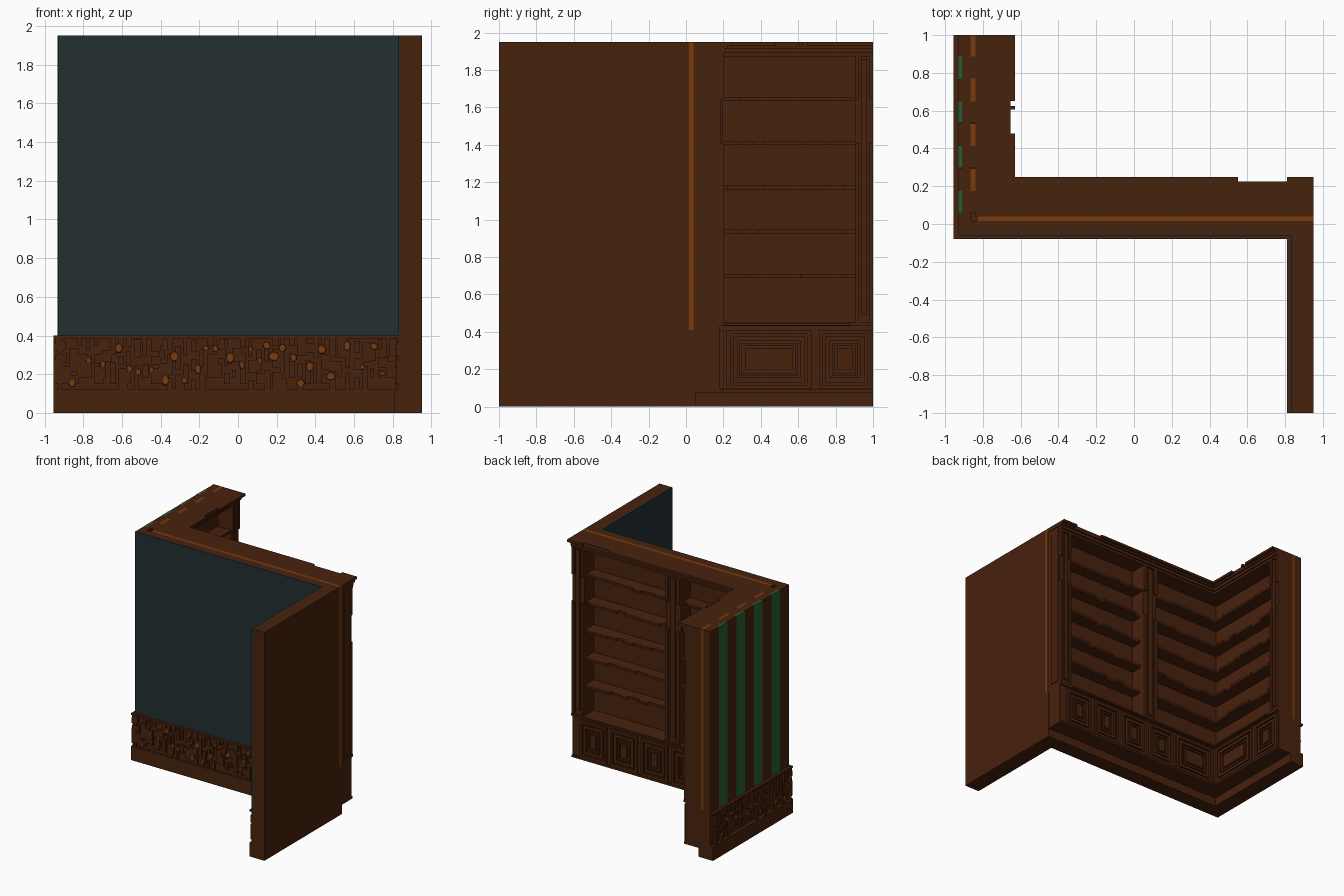
import bpy, bmesh, math, random
from mathutils import Matrix, Vector

cube = bpy.data.objects.get("Cube")
if cube:
    bpy.data.objects.remove(cube, do_unlink=True)
random.seed(7)


def material(name, rgb):
    m = bpy.data.materials.new(name)
    m.diffuse_color = (*rgb, 1)
    m.use_nodes = True
    b = m.node_tree.nodes["Principled BSDF"]
    b.inputs["Base Color"].default_value = (*rgb, 1)
    b.inputs["Roughness"].default_value = 0.8
    return m


WOOD = material("dark brown wood", (0.064, 0.0158, 0.0042))
TEAL = material("dark teal", (0.0168, 0.029, 0.031))
AMBER = material("amber", (0.19, 0.044, 0.0045))
GREEN = material("green", (0.022, 0.115, 0.033))


def finish(name, bm, mat):
    bmesh.ops.recalc_face_normals(bm, faces=bm.faces)
    me = bpy.data.meshes.new(name)
    bm.to_mesh(me)
    bm.free()
    me.materials.append(mat)
    ob = bpy.data.objects.new(name, me)
    bpy.context.collection.objects.link(ob)
    return ob


def part(name, mat, boxes):
    """One object made of boxes (x0, x1, y0, y1, z0, z1)."""
    bm = bmesh.new()
    for x0, x1, y0, y1, z0, z1 in boxes:
        mid = Vector((x0 + x1, y0 + y1, z0 + z1)) / 2
        size = Matrix.Diagonal((abs(x1 - x0), abs(y1 - y0), abs(z1 - z0), 1))
        bmesh.ops.create_cube(bm, size=1, matrix=Matrix.Translation(mid) @ size)
    return finish(name, bm, mat)


# Bookcase frames: u runs along the case, d is depth out from the wall
def back_run(u0, u1, d0, d1, z0, z1):
    return (u0, u1, 0.04 + d0, 0.04 + d1, z0, z1)


def side_run(u0, u1, d0, d1, z0, z1):
    return (-0.84 + d0, -0.84 + d1, u0, u1, z0, z1)


# ---- Walls ----
part("back_wall", WOOD, [(-0.93, 0.95, -0.05, 0.015, 0, 1.95),
                         (-0.93, 0.95, -0.05, 0.05, 0, 0.41)])
part("back_wall_lining", AMBER, [(-0.83, 0.95, 0.015, 0.04, 0.41, 1.95)])
part("front_teal_panel", TEAL, [(-0.93, 0.84, -0.06, -0.05, 0.4, 1.95)])
part("left_wing_wall", WOOD, [(0.84, 0.95, -1, -0.05, 0, 1.95)])
part("left_wing_teal_panel", TEAL, [(0.83, 0.84, -1, -0.06, 0.4, 1.95)])

# Striped wall: green plates outside, amber lining inside
green_bands = [(0.06 + 0.237 * i, 0.175 + 0.237 * i) for i in range(4)]
amber_bands = [(0.175 + 0.237 * i, min(0.295 + 0.237 * i, 1.0)) for i in range(4)]
amber_bands[-1] = (amber_bands[-1][0], 1.0)
part("side_wall", WOOD, [(-0.91, -0.865, -0.05, 1, 0, 1.95),
                         (-0.91, -0.82, -0.05, 1, 0, 0.41)])
part("side_wall_green_stripes", GREEN,
     [(-0.932, -0.91, a, b, 0.4, 1.95) for a, b in green_bands])
part("side_wall_brown_stripes", WOOD,
     [(-0.93, -0.91, -0.05, 0.06, 0.4, 1.95)] +
     [(-0.93, -0.91, a, b, 0.4, 1.95) for a, b in amber_bands])
part("side_wall_lining", AMBER,
     [(-0.865, -0.84, a, b, 0.41, 1.95) for a, b in amber_bands])
part("side_wall_lining_gaps", WOOD,
     [(-0.865, -0.84, a, b, 0.41, 1.95) for a, b in green_bands])


# ---- Carved wainscot ----
def wainscot(name, u0, u1, place, rot, depth):
    """place(u0,u1,d0,d1,z0,z1) maps to the wall, d pointing outwards."""
    t = depth
    part(name + "_base", WOOD, [place(u0, u1, 0, t, 0, 0.12)])
    part(name + "_cap", WOOD, [place(u0, u1, 0, t, 0.385, 0.4)])
    part(name + "_band", WOOD, [place(u0, u1, 0, t * 0.4, 0.12, 0.385)])
    # maze-like relief of upright bars and short links
    bars, u = [], u0
    while u < u1 - 0.03:
        z = 0.12 + random.choice((0, 0.03, 0.06))
        while z < 0.36:
            h = random.uniform(0.04, 0.13)
            top = min(z + h, 0.385)
            w = random.choice((0.02, 0.03, 0.05))
            bars.append(place(u, min(u + w, u1), 0, t * 0.8, z, top))
            z = top + random.choice((0.015, 0.025, 0.04))
        u += 0.042
    part(name + "_carving", WOOD, bars)
    # amber nuggets set into the carving
    bm = bmesh.new()
    u = u0 + 0.04
    while u < u1 - 0.03:
        x0, x1, y0, y1, z0, z1 = place(u, u, t * 0.82, t * 0.82, 0, 0)
        spot = Vector((x0, y0, random.uniform(0.15, 0.35)))
        r = random.uniform(0.013, 0.028)
        bmesh.ops.create_cone(
            bm, cap_ends=True, segments=7, radius1=r, radius2=r * 0.85, depth=0.006,
            matrix=Matrix.Translation(spot) @ rot
            @ Matrix.Diagonal((random.uniform(0.7, 1.1), random.uniform(0.8, 1.3), 1, 1)))
        u += random.uniform(0.035, 0.085)
    finish(name + "_nuggets", bm, AMBER)


face_front = Matrix.Rotation(math.pi / 2, 4, "X")
face_side = Matrix.Rotation(-math.pi / 2, 4, "Y")
wainscot("front_wainscot", -0.955, 0.82,
         lambda a, b, c, d, e, f: (a, b, -0.05 - c, -0.05 - d, e, f), face_front, 0.03)
wainscot("side_wainscot", -0.08, 1.0,
         lambda a, b, c, d, e, f: (-0.91 - c, -0.91 - d, a, b, e, f), face_side, 0.045)
wainscot("wing_wainscot", -1.0, -0.06,
         lambda a, b, c, d, e, f: (0.84 - c, 0.84 - d, a, b, e, f), face_side, 0.03)


# ---- Bookcases ----
def panel_door(place, a, b):
    """Nested frame-and-panel door between a and b."""
    def ring(i, w, d):
        p, q, lo, hi = a + i, b - i, 0.095 + i, 0.41 - i
        return [place(p, q, 0.13, d, lo, lo + w), place(p, q, 0.13, d, hi - w, hi),
                place(p, p + w, 0.13, d, lo, hi), place(q - w, q, 0.13, d, lo, hi)]
    centre = place(a + 0.1, b - 0.1, 0.13, 0.158, 0.195, 0.31)
    return ring(0, 0.022, 0.16) + ring(0.035, 0.025, 0.157) + ring(0.07, 0.015, 0.154) + [centre]


def worn_shelf(place, a, b, z):
    """Shelf with a chipped, stepped front edge."""
    out, u = [], a
    while u < b:
        v = min(u + random.uniform(0.06, 0.2), b)
        out.append(place(u, v, 0.01, random.choice((0.14, 0.14, 0.132, 0.122, 0.108)), z, z + 0.02))
        u = v
    return out


def worn_cornice(place, a, b, chip):
    c0, c1 = chip
    return [place(a, b, 0, 0.16, 1.87, 1.95), place(a, b, 0, 0.172, 1.89, 1.95),
            place(a, b, 0, 0.185, 1.915, 1.95),
            place(a, c0, 0, 0.21, 1.93, 1.95), place(c1, b, 0, 0.21, 1.93, 1.95)]


def stile(place, a, b):
    """Upright with moulded beads and a worn stretch."""
    m = (b - a) / 5
    out = [place(a, b, 0, 0.145, 0.44, 1.88)]
    for p, q in ((a, a + m), (b - m, b)):
        out += [place(p, q, 0, 0.16, 0.44, 1.41), place(p, q, 0, 0.16, 1.64, 1.88)]
    return out + [place(a + 1.7 * m, b - 1.7 * m, 0, 0.157, 0.49, 1.86)]


def bookcase(name, place, a, b, bays, stiles, doors, chip):
    part(name + "_back", WOOD, [place(a, b, 0, 0.015, 0.09, 1.9)])
    part(name + "_cabinet", WOOD, [place(a, b, 0, 0.143, 0.075, 0.43)])
    part(name + "_base_moulding", WOOD, [place(a, b, 0, 0.158, 0.075, 0.092)])
    part(name + "_counter", WOOD, [place(a, b, 0, 0.163, 0.43, 0.45),
                                   place(a + 0.1, b - 0.12, 0, 0.172, 0.435, 0.448)])
    part(name + "_doors", WOOD, [x for d in doors for x in panel_door(place, *d)])
    part(name + "_stiles", WOOD, [x for s in stiles for x in stile(place, *s)])
    part(name + "_shelves", WOOD,
         [x for p, q in bays for i in range(5) for x in worn_shelf(place, p, q, 0.69 + 0.236 * i)])
    part(name + "_cornice", WOOD, worn_cornice(place, a, b, chip))


bookcase("back_bookcase", back_run, -0.84, 0.945,
         bays=[(-0.84, -0.08), (0.06, 0.84)],
         stiles=[(-0.08, 0.06), (0.83, 0.943)],
         doors=[(0.615 - 0.29 * i, 0.87 - 0.29 * i) for i in range(4)] + [(-0.665, -0.285)],
         chip=(0.55, 0.81))
bookcase("side_bookcase", side_run, 0.04, 1.0,
         bays=[(0.04, 0.91)],
         stiles=[(0.905, 1.0)],
         doors=[(0.215, 0.67), (0.71, 0.99)],
         chip=(0.48, 0.65))

# Raised panel and cornice return on the exposed bookcase end
part("bookcase_end_panel", WOOD, [(0.93, 0.95, 0.08, 0.17, 0.47, 1.91)])
part("cornice_end_cap", WOOD, [(0.93, 0.95, 0.04, 0.225, 1.915, 1.95),
                               (0.93, 0.95, 0.04, 0.25, 1.93, 1.95)])
part("cornice_splinter", WOOD, [(-0.66, -0.63, 0.605, 0.625, 1.93, 1.95)])
